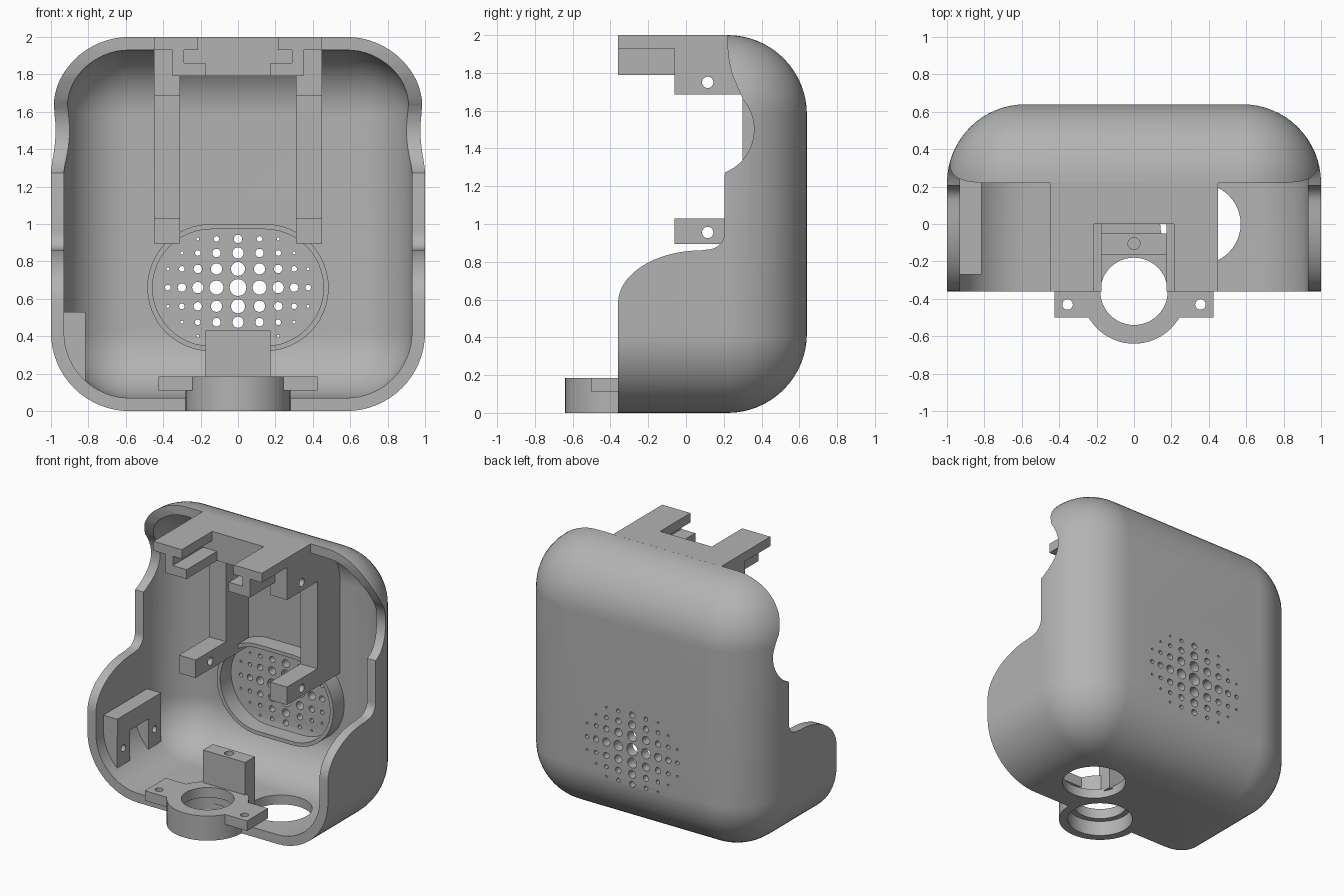
import bpy, bmesh
from math import sin, cos, pi, radians

cube = bpy.data.objects.get("Cube")
if cube:
    bpy.data.objects.remove(cube, do_unlink=True)

grey = bpy.data.materials.new("plain_grey")
grey.use_nodes = True
grey.diffuse_color = (0.45, 0.45, 0.45, 1)
grey.node_tree.nodes["Principled BSDF"].inputs["Base Color"].default_value = (0.45, 0.45, 0.45, 1)


def finish(name, bm):
    bmesh.ops.recalc_face_normals(bm, faces=bm.faces)
    mesh = bpy.data.meshes.new(name)
    bm.to_mesh(mesh)
    bm.free()
    mesh.materials.append(grey)
    ob = bpy.data.objects.new(name, mesh)
    bpy.context.collection.objects.link(ob)
    return ob


def add_loft(bm, loops):
    """Closed solid through a list of loops with equal point counts."""
    rings = [[bm.verts.new(p) for p in loop] for loop in loops]
    n = len(rings[0])
    for a, b in zip(rings, rings[1:]):
        for i in range(n):
            j = (i + 1) % n
            bm.faces.new((a[i], a[j], b[j], b[i]))
    bm.faces.new(rings[0])
    bm.faces.new(rings[-1])


def loft(name, loops):
    bm = bmesh.new()
    add_loft(bm, loops)
    return finish(name, bm)


def prism(name, pts, axis, lo, hi):
    """Extrude a 2D outline along x (0), y (1) or z (2)."""
    def place(p, t):
        v = list(p)
        v.insert(axis, t)
        return v
    return loft(name, [[place(p, t) for p in pts] for t in (lo, hi)])


def box(name, x, y, z):
    return prism(name, [(x[0], y[0]), (x[1], y[0]), (x[1], y[1]), (x[0], y[1])], 2, *z)


def arc(cx, cy, r, a, b, n=16):
    return [(cx + r * cos(radians(a + (b - a) * i / n)),
             cy + r * sin(radians(a + (b - a) * i / n))) for i in range(n + 1)]


def circle(cx, cy, r, n=48):
    return arc(cx, cy, r, 0, 360, n)[:-1]


def boolean(ob, tools, mode='DIFFERENCE'):
    bpy.context.view_layer.objects.active = ob
    for tool in tools:
        tool.hide_render = True
        mod = ob.modifiers.new("bool", 'BOOLEAN')
        mod.operation, mod.object, mod.solver = mode, tool, 'EXACT'
        bpy.ops.object.modifier_apply(modifier=mod.name)
        bpy.data.objects.remove(tool, do_unlink=True)


def rounded_body(name, wall, front):
    """Box with rounded upright corners and a rounded back edge."""
    radius, half, back = 0.42 - wall, 1 - wall, 0.22

    def outline(inset, y):
        r = max(radius - inset, 0.003)
        c = half - inset - r
        pts = []
        for k, (sx, sz) in enumerate([(1, 1), (-1, 1), (-1, -1), (1, -1)]):
            pts += arc(sx * c, 1 + sz * c, r, 90 * k, 90 * k + 90)
        return [(x, y, z) for x, z in pts]
    loops = [outline(0, front)]
    for i in range(17):
        t = pi / 2 * i / 16
        loops.append(outline(radius * (1 - cos(t)), back + radius * sin(t)))
    return loft(name, loops)


# Shell with a contoured opening
shell = rounded_body("shell", 0, -0.36)
contour = [(-1, 2.2), (0.22, 2.2), (0.22, 1.93), (0.228, 1.86), (0.245, 1.79), (0.27, 1.73)]
contour += arc(0.115, 1.5, 0.245, 40, -68)
contour += [(0.205, 1.26)] + arc(0.115, 0.955, 0.09, 0, -90, 8)
contour += [(0.08 - 0.44 * cos(radians(a)), 0.58 + 0.28 * sin(radians(a)))
            for a in range(90, -1, -6)]
contour += [(-1, 0.58)]
boolean(shell, [rounded_body("cavity", 0.07, -0.8),
                prism("opening", contour, 0, -1.2, 1.2),
                prism("floor_hole", circle(0.355, 0, 0.215), 2, -0.1, 0.2),
                prism("ring_clearance", circle(0, -0.36, 0.22), 2, -0.1, 0.2)])

# Speaker grille, holes shrinking outward
holes = bmesh.new()
for i, dx in enumerate((0, 0.115, 0.215, 0.3, 0.375)):
    for j, dz in enumerate((0, 0.1, 0.185, 0.26)):
        if i + j > 5:
            continue
        r = max(0.008, 0.045 - 0.0075 * (i + j))
        for x in {dx, -dx}:
            for z in {dz, -dz}:
                add_loft(holes, [[(px, y, pz) for px, pz in circle(x, 0.66 + z, r, 20)]
                                 for y in (0.4, 0.8)])
boolean(shell, [finish("grille_holes", holes)])


def stadium(r):
    return arc(0.145, 0.66, r, -90, 90, 24) + arc(-0.145, 0.66, r, 90, 270, 24)


rim = prism("speaker_rim", stadium(0.34), 1, 0.44, 0.58)
boolean(rim, [prism("rim_bore", stadium(0.312), 1, 0.3, 0.7)])

# Rails with two drilled arms each
rail = [(-0.06, 0.895), (0.6, 0.895)] + arc(0.22, 1.58, 0.385, 0, 90, 12)
rail += [(0.22, 2), (-0.06, 2), (-0.06, 1.685), (0.3, 1.685), (0.3, 1.03), (-0.06, 1.03)]
parts = [shell, rim]
for side, s in (("left", 1), ("right", -1)):
    xs = sorted((s * 0.31, s * 0.45))
    ob = prism(side + "_rail", rail, 0, *xs)
    boolean(ob, [prism("pin_hole", circle(0.115, z, 0.03, 24), 0, -1, 1) for z in (0.955, 1.75)])
    # Channel below the top plate
    lip = [(s * 0.35, 1.935), (s * 0.35, 1.79), (s * 0.175, 1.79),
           (s * 0.175, 1.86), (s * 0.29, 1.86), (s * 0.29, 1.935)]
    parts += [ob, prism(side + "_channel", lip, 1, -0.36, 0.01)]

# Slotted top plate and the end wall of its channel
parts.append(prism("top_plate", [(-0.45, -0.36), (-0.215, -0.36), (-0.215, 0), (0.215, 0),
                                 (0.215, -0.36), (0.45, -0.36), (0.45, 0.225), (-0.45, 0.225)],
                   2, 1.93, 2))
parts.append(box("channel_end", (-0.35, 0.35), (0, 0.06), (1.79, 1.94)))

# Front ring with drilled ears
ring = prism("front_ring", circle(0, -0.36, 0.28, 64), 2, 0, 0.185)
boolean(ring, [box("ears", (-0.425, 0.425), (-0.5, -0.25), (0.11, 0.185))], 'UNION')
boolean(ring, [prism("bore", circle(0, -0.36, 0.18), 2, -0.1, 0.3),
               prism("wide_bore", circle(0, -0.36, 0.22), 2, -0.1, 0.11)]
        + [prism("ear_hole", circle(x, -0.43, 0.028, 24), 2, 0, 0.3) for x in (-0.355, 0.355)])
parts.append(ring)

# Floor post with a screw hole
post = box("floor_post", (-0.175, 0.175), (-0.165, -0.05), (0.05, 0.43))
boolean(post, [prism("screw_hole", circle(0, -0.105, 0.032, 24), 2, 0.25, 0.6)])
parts.append(post)

# Two-legged bracket on the right wall
leg = [(-0.815, 0.53), (-0.94, 0.53)] + arc(-0.58, 0.42, 0.375, 180, 231, 8)
bracket = prism("wall_bracket", leg, 1, -0.27, 0.25)
boolean(bracket, [box("leg_gap", (-1.1, -0.7), (-0.12, 0.1), (0, 0.39))]
        + [prism("leg_hole", circle(y, 0.285, 0.025, 24), 0, -1.1, -0.7) for y in (-0.195, 0.175)])
parts.append(bracket)

# Smooth curves, crisp edges
bpy.ops.object.select_all(action='DESELECT')
for ob in parts:
    ob.select_set(True)
bpy.context.view_layer.objects.active = shell
bpy.ops.object.shade_smooth_by_angle(angle=radians(30))
